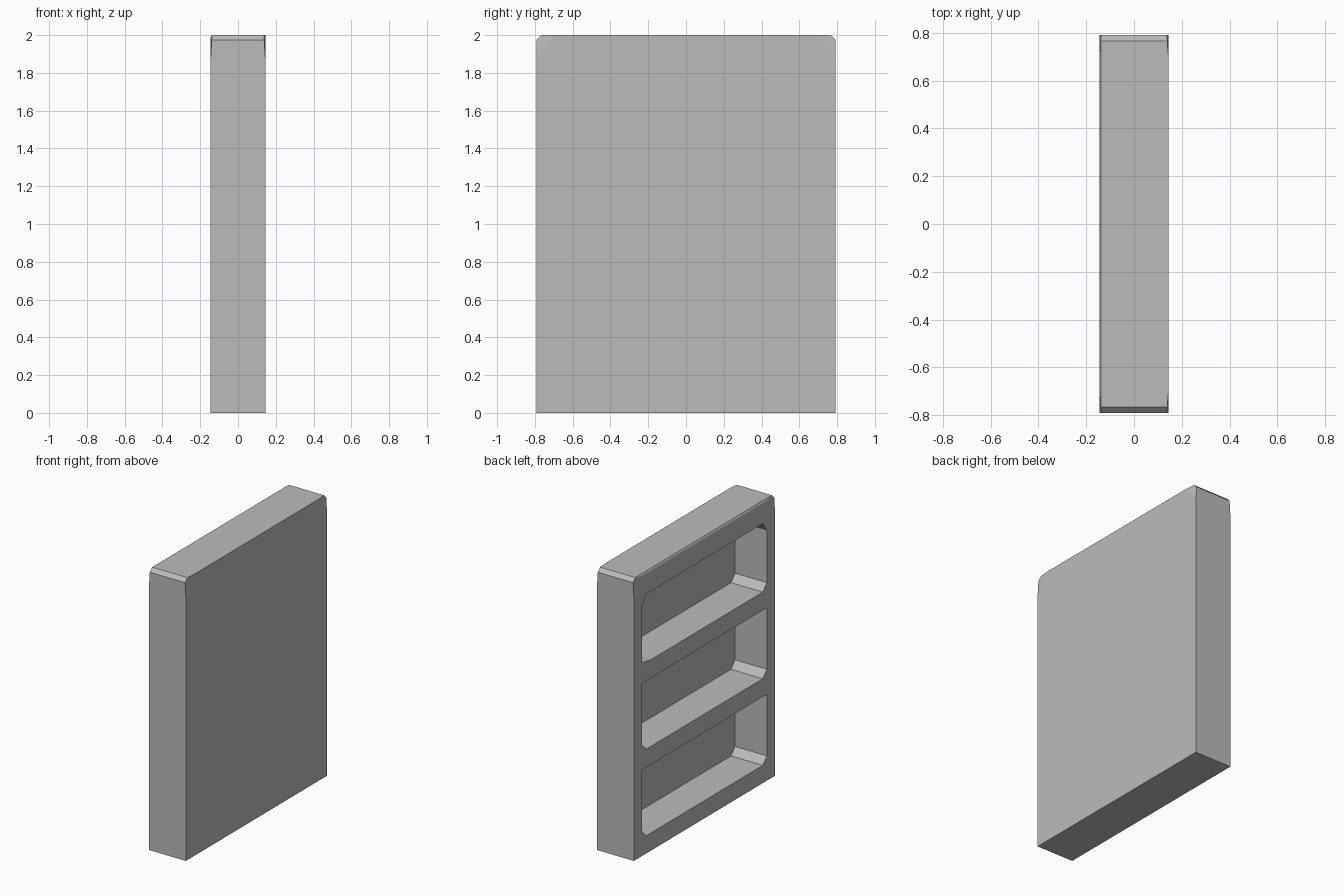
import bpy, bmesh
from mathutils import Vector

if "Cube" in bpy.data.objects:
    bpy.data.objects.remove(bpy.data.objects["Cube"], do_unlink=True)

HX, HY, H = 0.145, 0.792, 2.0

grey = bpy.data.materials.new("plain grey")
grey.use_nodes = True
COLOUR = (0.5, 0.5, 0.5, 1)
grey.diffuse_color = COLOUR
grey.node_tree.nodes["Principled BSDF"].inputs["Base Color"].default_value = COLOUR


def prism(profile, x0, x1):
    """Extrude a (y, z) outline along x."""
    bm = bmesh.new()
    face = bm.faces.new([bm.verts.new((x0, y, z)) for y, z in profile])
    out = bmesh.ops.extrude_face_region(bm, geom=[face])
    moved = [v for v in out["geom"] if isinstance(v, bmesh.types.BMVert)]
    bmesh.ops.translate(bm, verts=moved, vec=(x1 - x0, 0, 0))
    bmesh.ops.recalc_face_normals(bm, faces=bm.faces)
    return bm


def make_object(name, bm):
    mesh = bpy.data.meshes.new(name)
    bm.to_mesh(mesh)
    bm.free()
    mesh.materials.append(grey)
    obj = bpy.data.objects.new(name, mesh)
    bpy.context.collection.objects.link(obj)
    return obj


def shave(bm, a, b, c):
    """Cut off whatever lies outside the plane through three points."""
    a, b, c = Vector(a), Vector(b), Vector(c)
    normal = (b - a).cross(c - a).normalized()
    if normal.dot(a - Vector((0, 0, H / 2))) < 0:
        normal.negate()
    cut = bmesh.ops.bisect_plane(bm, geom=bm.verts[:] + bm.edges[:] + bm.faces[:],
                                 plane_co=a, plane_no=normal, clear_outer=True)
    edges = [e for e in cut["geom_cut"] if isinstance(e, bmesh.types.BMEdge)]
    bmesh.ops.holes_fill(bm, edges=edges, sides=0)


# Case with clipped top corners
c = 0.026
body = prism([(-HY, 0), (HY, 0), (HY, H - c), (HY - c, H),
              (c - HY, H), (-HY, H - c)], -HX, HX)

# Slight wear on the top corners and on the open side's top edge
for sx in (-1, 1):
    for sy in (-1, 1):
        shave(body, (sx * HX, sy * 0.69, H), (sx * HX, sy * HY, 1.87),
              (sx * (HX - 0.006), sy * (HY - c), H))
shave(body, (-HX, 0, H - 0.012), (-HX, 1, H - 0.012), (0.007 - HX, 0, H))
bmesh.ops.recalc_face_normals(body, faces=body.faces)
case = make_object("shelf_case", body)

# Three compartments opening towards -x, with chamfered lower corners
W, HEIGHT, STEP = 0.70, 0.486, 0.615
for i in range(3):
    z0 = 0.126 + STEP * i
    z1 = z0 + HEIGHT
    left = (0.1, 0.015) if i == 2 else (0.045, 0.05)
    outline = [(0.045 - W, z0), (W - left[0], z0), (W, z0 + left[1])]
    if i == 2:
        outline += [(W, z1 - 0.065), (W - 0.045, z1), (0.045 - W, z1), (-W, z1 - 0.065)]
    else:
        outline += [(W, z1), (-W, z1)]
    outline.append((-W, z0 + 0.05))
    cutter = make_object("compartment_cutter", prism(outline, -0.3, HX - 0.04))
    cutter.hide_render = True

    cut = case.modifiers.new("compartment", "BOOLEAN")
    cut.operation = "DIFFERENCE"
    cut.solver = "EXACT"
    cut.object = cutter
    bpy.context.view_layer.objects.active = case
    bpy.ops.object.modifier_apply(modifier=cut.name)
    bpy.data.objects.remove(cutter, do_unlink=True)
